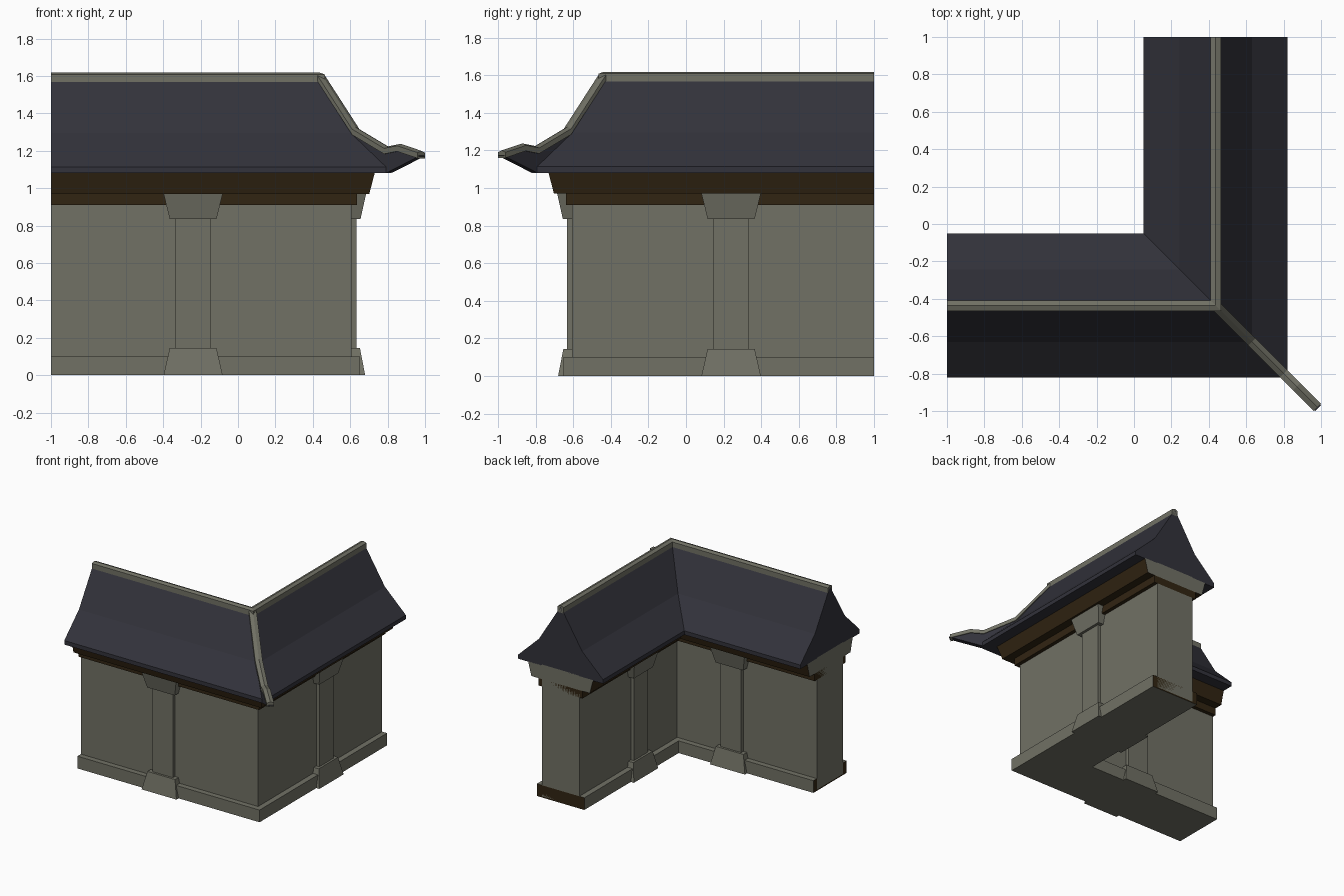
import bpy, bmesh

if "Cube" in bpy.data.objects:
    bpy.data.objects.remove(bpy.data.objects["Cube"])

C = 0.437  # centre line of both wings: y = -C and x = C, meeting at the outer corner


def material(name, rgb):
    m = bpy.data.materials.new(name)
    m.diffuse_color = (*rgb, 1)
    m.use_nodes = True
    m.node_tree.nodes["Principled BSDF"].inputs["Base Color"].default_value = m.diffuse_color
    return m


STONE = material("grey stone", (0.165, 0.165, 0.13))
SLATE = material("dark blue slate", (0.032, 0.032, 0.043))
WOOD = material("dark brown wood", (0.031, 0.018, 0.006))


def loft(name, rings, mat, cap_mat=None):
    """Skin matching rings of points and close both ends."""
    bm = bmesh.new()
    loops = [[bm.verts.new(p) for p in r] for r in rings]
    n = len(rings[0])
    for a, b in zip(loops, loops[1:]):
        for i in range(n):
            j = (i + 1) % n
            bm.faces.new((a[i], a[j], b[j], b[i]))
    for end in (loops[0], loops[-1]):
        bm.faces.new(end).material_index = 1
    bmesh.ops.recalc_face_normals(bm, faces=bm.faces)
    mesh = bpy.data.meshes.new(name)
    bm.to_mesh(mesh)
    bm.free()
    mesh.materials.append(mat)
    mesh.materials.append(cap_mat or mat)
    obj = bpy.data.objects.new(name, mesh)
    bpy.context.collection.objects.link(obj)
    return obj


def corner_sweep(name, half, mat, cap_mat=None):
    """Mirror a half profile (offset, z) and sweep it round the mitred corner."""
    prof = half + [(-o, z) for o, z in reversed(half) if o > 0]
    loft(name, [[(-1, -C - o, z) for o, z in prof],
                [(C + o, -C - o, z) for o, z in prof],
                [(C + o, 1, z) for o, z in prof]], mat, cap_mat)


# Walls, plinth, timber cornice and roof
corner_sweep("wall", [(0.17, 0.01), (0.17, 1.09)], STONE)
corner_sweep("plinth", [(0.215, 0), (0.215, 0.10)], STONE, WOOD)
corner_sweep("lower_beam", [(0.20, 0.91), (0.20, 0.97)], WOOD)
corner_sweep("upper_beam", [(0.265, 0.97), (0.295, 1.085)], WOOD, STONE)
corner_sweep("roof", [(0.385, 1.08), (0.385, 1.113), (0.195, 1.295), (0, 1.61)], SLATE)
corner_sweep("ridge_cap", [(0.027, 1.56), (0.027, 1.608), (0, 1.618)], STONE)


# Pilasters running through each wing
def pilaster_part(name, wing, levels):
    rings = []
    for along, across, z in levels:
        quad = [(-along, -across), (along, -across), (along, across), (-along, across)]
        if wing == "front":
            rings.append([(-0.24 + a, -C + b, z) for a, b in quad])
        else:
            rings.append([(C + b, 0.24 + a, z) for a, b in quad])
    loft(f"{wing}_{name}", rings, STONE)


for wing in ("front", "side"):
    pilaster_part("pilaster_base", wing, [(0.158, 0.243, 0), (0.125, 0.215, 0.145)])
    pilaster_part("pilaster_shaft", wing, [(0.093, 0.197, 0.1), (0.093, 0.197, 0.9)])
    pilaster_part("pilaster_capital", wing, [(0.125, 0.218, 0.835), (0.158, 0.248, 0.97)])


# Diagonal hip: w is the sideways offset, x the distance along the diagonal
def diag(x, w, z):
    return (x + w * 0.707, -x + w * 0.707, z)


hip_path = [(0.445, 1.612), (0.63, 1.325), (0.80, 1.223), (0.87, 1.237), (0.98, 1.20)]
section = [(-0.028, -0.04), (-0.028, -0.01), (0, 0), (0.028, -0.01), (0.028, -0.04)]
loft("hip_cap", [[diag(x, w, z + dz) for w, dz in section] for x, z in hip_path], STONE)

# Upturned slate tip under the hip cap
fin = [(0.62, 1.10), (0.62, 1.29), (0.80, 1.20), (0.87, 1.21), (0.985, 1.172), (0.81, 1.083)]
loft("eave_tip", [[diag(x, w, z) for x, z in fin] for w in (-0.021, 0.021)], SLATE)
